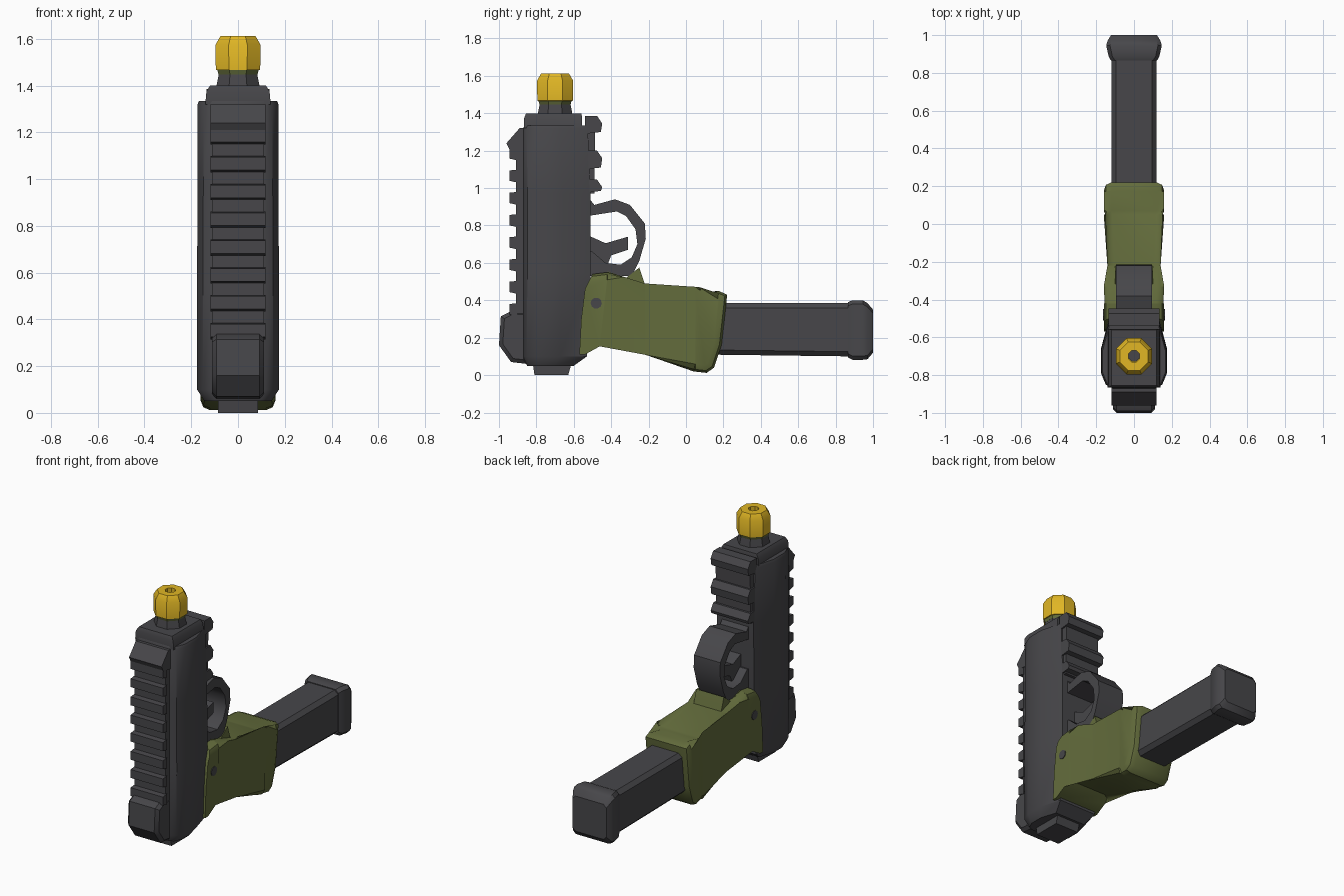
import bpy, bmesh, math
from mathutils import Vector

if "Cube" in bpy.data.objects:
    bpy.data.objects.remove(bpy.data.objects["Cube"])


def material(name, rgb):
    m = bpy.data.materials.new(name)
    m.diffuse_color = (*rgb, 1)
    m.use_nodes = True
    m.node_tree.nodes["Principled BSDF"].inputs["Base Color"].default_value = m.diffuse_color
    return m


GREY = material("dark grey", (0.063, 0.062, 0.068))
GREEN = material("olive green", (0.125, 0.15, 0.045))
YELLOW = material("yellow", (0.75, 0.47, 0.018))


def finish(name, bm, mat, angle=35):
    bmesh.ops.recalc_face_normals(bm, faces=bm.faces[:])
    me = bpy.data.meshes.new(name)
    bm.to_mesh(me)
    bm.free()
    me.materials.append(mat)
    ob = bpy.data.objects.new(name, me)
    bpy.context.collection.objects.link(ob)
    bpy.ops.object.select_all(action='DESELECT')
    ob.select_set(True)
    bpy.context.view_layer.objects.active = ob
    bpy.ops.object.shade_smooth_by_angle(angle=math.radians(angle))
    return ob


def loft(name, rings, mat, angle=35, caps=True):
    """Join rings of equal point count into a closed skin."""
    bm = bmesh.new()
    vs = [[bm.verts.new(p) for p in r] for r in rings]
    n = len(vs[0])
    for a, b in zip(vs, vs[1:]):
        for i in range(n):
            j = (i + 1) % n
            bm.faces.new((a[i], a[j], b[j], b[i]))
    if caps:
        bm.faces.new(vs[0][::-1])
        bm.faces.new(vs[-1])
    return finish(name, bm, mat, angle)


def prism(name, profile, half, mat, bevel=0.0, bevel_from=-9, waist=None, segs=1):
    """Extrude a (y, z) profile across x, optionally rounding its rim."""
    bm = bmesh.new()
    a = [bm.verts.new((-half, y, z)) for y, z in profile]
    b = [bm.verts.new((half, y, z)) for y, z in profile]
    n = len(a)
    bm.faces.new(a)
    bm.faces.new(b[::-1])
    for i in range(n):
        j = (i + 1) % n
        bm.faces.new((a[i], b[i], b[j], a[j]))
    if bevel:
        rim = [e for e in bm.edges
               if abs(e.verts[0].co.x - e.verts[1].co.x) < 1e-5
               and (e.verts[0].co.y + e.verts[1].co.y) / 2 > bevel_from]
        bmesh.ops.bevel(bm, geom=rim, offset=bevel, segments=segs,
                        profile=0.5, affect='EDGES')
    for y, s in waist or []:
        bmesh.ops.bisect_plane(bm, geom=bm.verts[:] + bm.edges[:] + bm.faces[:],
                               plane_co=(0, y, 0), plane_no=(0, 1, 0))
    for y, s in waist or []:
        for v in bm.verts:
            if abs(v.co.y - y) < 1e-4:
                v.co.x *= s
    return finish(name, bm, mat)


def circle(r, z, n=8, cy=-0.70):
    return [(r * math.cos((i + .5) * math.tau / n) / math.cos(math.pi / n),
             cy + r * math.sin((i + .5) * math.tau / n) / math.cos(math.pi / n), z)
            for i in range(n)]


def section(z, kx, y0, y1):
    """Octagonal body section: flat front, wide middle, narrower back."""
    d = y1 - y0
    half = [(0.115, 0), (0.150, .06), (0.175, .24), (0.175, .58), (0.135, 1)]
    pts = [(kx * x, y0 + d * t, z) for x, t in half]
    return pts + [(-x, y, z) for x, y, z in pts[::-1]]


# Main body
loft("body", [section(0.05, .82, -.85, -.60), section(0.10, 1, -.87, -.53),
              section(0.55, 1, -.87, -.51), section(0.97, .99, -.87, -.51),
              section(1.32, .99, -.87, -.525), section(1.335, .95, -.865, -.53)], GREY)
prism("bottom_tab", [(-.81, 0), (-.63, 0), (-.61, .07), (-.82, .07)], .085, GREY)

# Front collar, neck and muzzle
loft("collar", [[(sx * w, y, z) for sx, y in ((-1, y0), (1, y0), (1, y1), (-1, y1))]
                for w, y0, y1, z in ((.14, -.865, -.555, 1.32), (.135, -.865, -.555, 1.375),
                                     (.12, -.855, -.56, 1.40))], GREY)
loft("neck", [circle(.095, 1.38), circle(.09, 1.41), circle(.08, 1.46)], GREY)
loft("neck_band", [circle(.083, 1.448), circle(.09, 1.47)], GREEN)
loft("muzzle", [circle(.06, 1.465), circle(.095, 1.467), circle(.096, 1.575),
                circle(.075, 1.612), circle(.03, 1.612), circle(.03, 1.50)], YELLOW)
loft("muzzle_hole", [circle(.029, 1.50), circle(.029, 1.53)], GREY)

# Sight blocks on the front face
prism("rear_sight", [(-1, .16), (-.935, .07), (-.85, .06), (-.85, .345), (-.93, .345),
                     (-.99, .315)], .112, GREY, bevel=.02)
prism("front_sight", [(-.96, 1.24), (-.94, 1.20), (-.85, 1.19), (-.85, 1.32), (-.89, 1.32)],
      .118, GREY)

# Toothed rail along the front
prism("rail_base", [(-.91, .33), (-.85, .33), (-.85, 1.22), (-.91, 1.22)], .112, GREY)
for i in range(8):
    z = .35 + i * .119
    prism(f"rail_tooth_{i + 1}", [(-.945, z - .025), (-.90, z - .035), (-.90, z + .035),
                                  (-.945, z + .03)], .117, GREY)

# Short rail on the other face
prism("under_rail_base", [(-.56, .97), (-.49, .97), (-.485, 1.36), (-.54, 1.36)], .125, GREY)
for i, (lo, hi) in enumerate(((.975, 1.045), (1.10, 1.20), (1.29, 1.385))):
    prism(f"under_rail_tooth_{i + 1}", [(-.54, lo), (-.455, lo + .01), (-.448, hi - .04),
                                        (-.475, hi), (-.54, hi)], .135, GREY)

# Trigger guard and trigger
prism("trigger_guard", [(-.53, .96), (-.49, .91), (-.38, .94), (-.30, .91), (-.22, .81),
                        (-.215, .73), (-.25, .61), (-.29, .53), (-.53, .53), (-.53, .66),
                        (-.50, .66), (-.43, .60), (-.35, .59), (-.29, .63), (-.26, .70),
                        (-.27, .78), (-.32, .85), (-.37, .875), (-.53, .85)], .095, GREY)
prism("trigger", [(-.53, .75), (-.43, .705), (-.31, .74), (-.31, .67), (-.40, .64),
                  (-.42, .59), (-.53, .62)], .04, GREY)

# Grip with rounded rim and narrow waist
prism("grip", [(-.57, .11), (-.54, .11), (-.415, .18), (.04, .02), (.11, .012), (.15, .04),
               (.19, .16), (.22, .43), (.175, .45), (.07, .43), (-.22, .49), (-.33, .525),
               (-.42, .55), (-.50, .54), (-.54, .46), (-.56, .30)],
      .16, GREEN, bevel=.04, bevel_from=-.47, segs=2,
      waist=[(-.42, .97), (-.22, .88), (.05, .95)])
prism("grip_spur", [(-.42, .45), (-.21, .45), (-.225, .50), (-.25, .575), (-.32, .52),
                    (-.42, .555)], .10, GREEN)

# Round pins on both sides of the grip
for side in (-1, 1):
    loft("grip_pin_" + ("left" if side < 0 else "right"),
         [[(side * x, -.48 + .03 * math.cos(i * math.tau / 10),
            .385 + .03 * math.sin(i * math.tau / 10)) for i in range(10)]
          for x in (.14, .164)], GREY)


# Magazine and its end cap
def box_ring(y, hx, z0, z1, c):
    return [(-hx, y, z0 + c), (-hx + c, y, z0), (hx - c, y, z0), (hx, y, z0 + c),
            (hx, y, z1 - c), (hx - c, y, z1), (-hx + c, y, z1), (-hx, y, z1 - c)]


loft("magazine", [box_ring(.10, .12, .11, .385, .025), box_ring(.90, .12, .10, .385, .025)], GREY)
loft("magazine_cap", [box_ring(.865, .122, .095, .39, .02), box_ring(.89, .135, .082, .40, .02),
                      box_ring(.945, .147, .082, .40, .02), box_ring(.97, .14, .085, .385, .02),
                      box_ring(1.0, .122, .12, .35, .02)], GREY)
